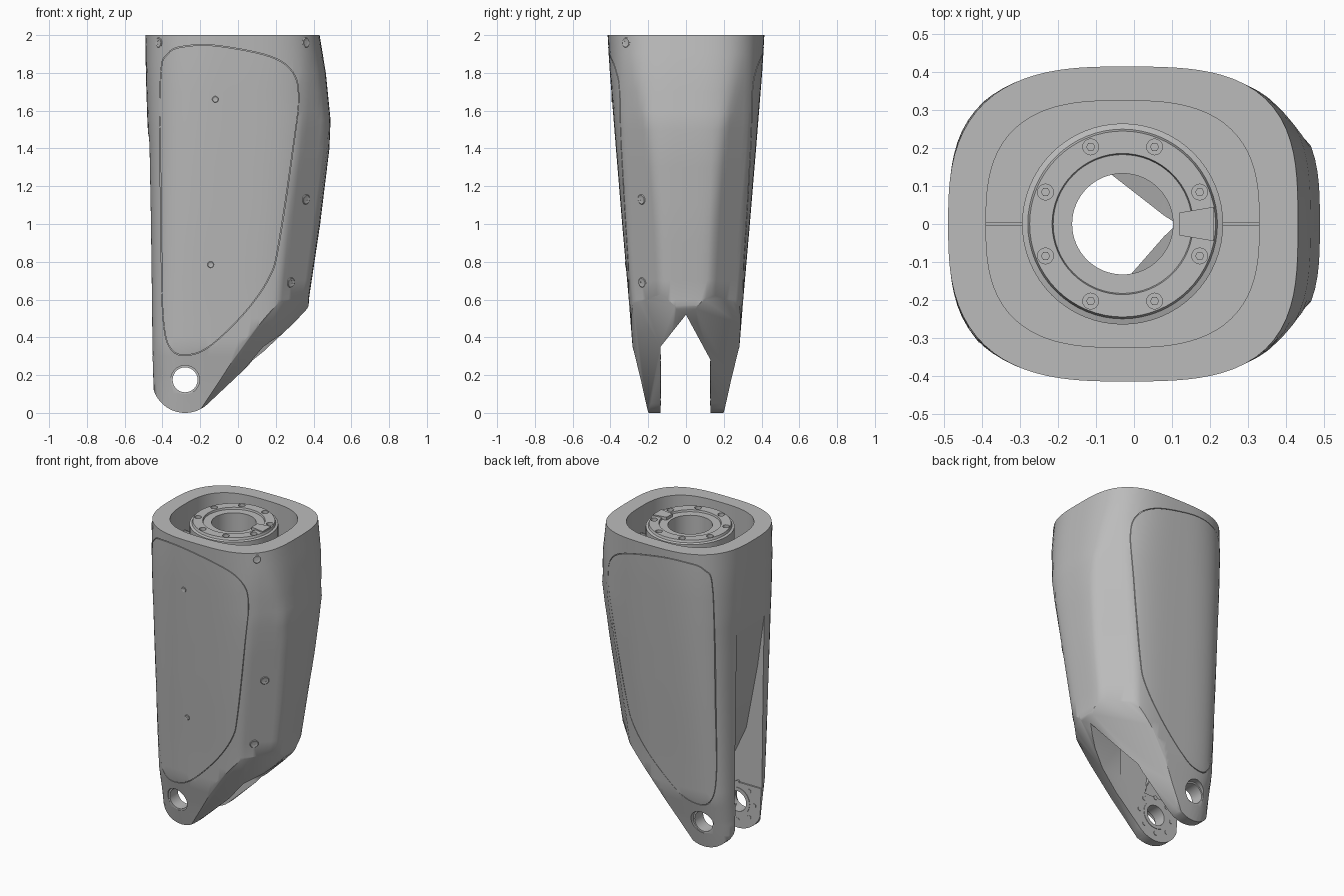
import bpy, bmesh, math
from mathutils import Vector, Matrix

if "Cube" in bpy.data.objects:
    bpy.data.objects.remove(bpy.data.objects["Cube"])

grey = bpy.data.materials.new("housing grey")
grey.use_nodes = True
grey.diffuse_color = (0.5, 0.5, 0.5, 1)
grey.node_tree.nodes["Principled BSDF"].inputs["Base Color"].default_value = (0.5, 0.5, 0.5, 1)
CX = -0.03
LUG = Vector((-0.28, 0, 0.175))


def make(name, bm):
    bmesh.ops.recalc_face_normals(bm, faces=bm.faces)
    me = bpy.data.meshes.new(name)
    bm.to_mesh(me)
    bm.free()
    me.materials.append(grey)
    ob = bpy.data.objects.new(name, me)
    bpy.context.collection.objects.link(ob)
    return ob


def select(ob):
    bpy.ops.object.select_all(action='DESELECT')
    ob.select_set(True)
    bpy.context.view_layer.objects.active = ob


def boolean(ob, cutter, op='DIFFERENCE'):
    select(ob)
    mod = ob.modifiers.new("cut", 'BOOLEAN')
    mod.operation, mod.solver, mod.object = op, 'EXACT', cutter
    bpy.ops.object.modifier_apply(modifier=mod.name)
    bpy.data.objects.remove(cutter)


def smooth(ob, angle=28):
    select(ob)
    bpy.ops.object.shade_smooth_by_angle(angle=math.radians(angle))


def skin(name, rings, caps=True, wrap=False):
    bm = bmesh.new()
    vs = [[bm.verts.new(p) for p in r] for r in rings]
    n = len(vs[0])
    for k in range(len(vs) if wrap else len(vs) - 1):
        a, b = vs[k], vs[(k + 1) % len(vs)]
        for i in range(n):
            j = (i + 1) % n
            bm.faces.new((a[i], a[j], b[j], b[i]))
    if caps:
        bm.faces.new(vs[0])
        bm.faces.new(vs[-1])
    return make(name, bm)


def prism(name, pts, t0, t1, axis):
    place = {'x': lambda a, b, t: (t, a, b), 'y': lambda a, b, t: (a, t, b),
             'z': lambda a, b, t: (a, b, t)}[axis]
    return skin(name, [[place(a, b, t) for a, b in pts] for t in (t0, t1)])


def circle(cx, cy, r, n=40):
    return [(cx + r * math.cos(i * math.tau / n), cy + r * math.sin(i * math.tau / n)) for i in range(n)]


def lathe(name, profile, n=48, matrix=Matrix()):
    rings = []
    for i in range(n):
        c, s = math.cos(i * math.tau / n), math.sin(i * math.tau / n)
        rings.append([matrix @ Vector((r * c, r * s, z)) for r, z in profile])
    return skin(name, rings, caps=False, wrap=True)


def spline(ctrl, steps=6):
    out, n = [], len(ctrl)
    for i in range(n):
        p = [Vector(ctrl[(i + k) % n]) for k in (-1, 0, 1, 2)]
        for s in range(steps):
            t = s / steps
            out.append(0.5 * (2 * p[1] + (p[2] - p[0]) * t + (2 * p[0] - 5 * p[1] + 4 * p[2] - p[3]) * t * t
                              + (3 * p[1] - p[0] - 3 * p[2] + p[3]) * t ** 3))
    return out


def superellipse(left, right, hy, nl, nr, n=96):
    pts = []
    for i in range(n):
        c, s = math.cos(i * math.tau / n), math.sin(i * math.tau / n)
        a, e = (right, nr) if c >= 0 else (left, nl)
        r = (abs(c / a) ** e + abs(s / hy) ** e) ** (-1 / e)
        pts.append((r * c, r * s))
    return pts


# Housing sections: z, left x, right x, half depth, left squareness, flat band half width, chamfer
SECTIONS = [(-0.05, -0.455, 0.37, 0.19, 4.5, 0.12, 1), (0.17, -0.455, 0.37, 0.238, 4.5, 0.12, 1),
            (0.35, -0.457, 0.37, 0.282, 4.5, 0.12, 1), (0.6, -0.459, 0.375, 0.302, 4.4, 0.12, 1),
            (1.0, -0.464, 0.435, 0.337, 4.0, 0.135, 1), (1.4, -0.472, 0.484, 0.37, 3.6, 0.165, 1),
            (1.55, -0.48, 0.49, 0.382, 3.4, 0.182, 1), (1.8, -0.488, 0.465, 0.402, 3.1, 0.22, 0.6),
            (2.0, -0.49, 0.432, 0.415, 2.8, 0.25, 0)]


def section(z, off):
    for lo, hi in zip(SECTIONS, SECTIONS[1:]):
        if z <= hi[0] + 1e-6:
            break
    t = (z - lo[0]) / (hi[0] - lo[0])
    _, xl, xr, hy, nl, band, w = [a + (b - a) * t for a, b in zip(lo, hi)]
    a = xr - CX
    ring = []
    for x, y in superellipse(CX - xl + off, a + off, hy + off, nl, 3.2):
        # 45 degree chamfer beside the flat band
        f = (x + abs(y)) / (a + band + off * 1.414)
        k = 1 + w * (1 / f - 1) if f > 1 and x > 0 else 1
        ring.append((CX + x * k, y * k, z))
    return ring


def housing(name, off=0.0):
    zs = sorted({s[0] for s in SECTIONS} | {i / 10 for i in range(1, 20)})
    return skin(name, [section(z, off) for z in zs])


body = housing("housing")

# Prow-shaped, softened edges along the sloping underside
bm = bmesh.new()
bm.from_mesh(body.data)
for side in (-1, 1):
    for y, normal in ((0.03, (0.67, 0.52, -0.56)), (0.21, (0.36, 0.85, -0.38))):
        bmesh.ops.bisect_plane(bm, geom=bm.verts[:] + bm.edges[:] + bm.faces[:], clear_outer=True,
                               plane_co=(0.365, side * y, 0.53),
                               plane_no=(normal[0], side * normal[1], normal[2]))
        bmesh.ops.holes_fill(bm, edges=[e for e in bm.edges if e.is_boundary], sides=0)
bmesh.ops.recalc_face_normals(bm, faces=bm.faces)
bm.to_mesh(body.data)
bm.free()

# Side silhouette with round lug end and sloping underside
arc = [(LUG.x + 0.175 * math.cos(math.radians(d)), LUG.z + 0.175 * math.sin(math.radians(d)))
       for d in range(180, 316, 5)]
outline = arc + [(0.3, 0.48), (0.365, 0.55), (0.7, 1.2), (0.7, 2.1), (-0.7, 2.1), (-0.7, 1.5), (-0.48, 0.6)]
boolean(body, prism("outline", outline, -0.7, 0.7, 'y'), 'INTERSECT')

# Inset side panels with a narrow seam
PANEL = spline([(-0.41, 1.75), (-0.37, 1.9), (-0.27, 1.94), (-0.1, 1.94), (0.17, 1.885), (0.29, 1.8),
                (0.32, 1.66), (0.29, 1.4), (0.215, 0.9), (0.17, 0.73), (0.05, 0.55), (-0.13, 0.37),
                (-0.25, 0.31), (-0.35, 0.335), (-0.395, 0.5), (-0.405, 1.0)])
mid = Vector((-0.06, 1.1))
WIDER = [p + (p - mid).normalized() * 0.004 for p in PANEL]
panels = []
for side, label in ((-1, "front"), (1, "back")):
    pocket = housing("pocket", 0.02)
    boolean(pocket, prism("trim", WIDER, side * 0.12, side * 0.7, 'y'), 'INTERSECT')
    boolean(pocket, housing("core", -0.01))
    boolean(body, pocket)
    panel = housing(label + "_panel", 0.001)
    boolean(panel, prism("trim", PANEL, side * 0.12, side * 0.7, 'y'), 'INTERSECT')
    boolean(panel, housing("core", -0.011))
    panels.append(panel)

# Fork slot, rear recess, hollow between the lugs, top cavity and bore
slot = [(-0.135, -0.1), (-0.135, 0.35), (0, 0.52), (0.13, 0.28), (0.13, -0.1)]
boolean(body, prism("slot", slot, -0.8, 0.8, 'x'))
recess = [(-0.8, 1.56), (-0.49, 1.56), (-0.465, 1.42), (-0.42, 1.1), (-0.338, 0.67), (-0.25, 0.48), (-0.2, 0.3), (-0.8, 0.3)]
boolean(body, prism("recess", recess, -0.145, 0.14, 'y'))
hollow = [(-0.2, 0.25), (-0.22, 0.5), (-0.29, 0.7), (-0.34, 1.2), (0.3, 1.2), (0.29, 0.8), (0.2, 0.62), (0.08, 0.48), (-0.08, 0.25)]
boolean(body, prism("hollow", hollow, -0.137, 0.136, 'y'))
opening = [(CX + x, y) for x, y in superellipse(0.36, 0.36, 0.325, 2.8, 2.8)]
boolean(body, prism("cavity", opening, 1.78, 2.1, 'z'))
boolean(body, prism("bore", circle(CX, 0, 0.134), 0.9, 1.9, 'z'))

# Lug holes with a wider outer lip
boolean(body, prism("lug_hole", circle(LUG.x, LUG.z, 0.066), -0.6, 0.6, 'y'))
for side in (-1, 1):
    boolean(body, prism("lip", circle(LUG.x, LUG.z, 0.076), side * 0.215, side * 0.5, 'y'))
smooth(body, 40)
for panel in panels:
    smooth(panel)

# Mounting flange inside the top opening
flange = lathe("mounting_flange", [(0.133, 1.77), (0.133, 1.978), (0.183, 1.978), (0.186, 1.99),
                                   (0.245, 1.99), (0.25, 1.975), (0.265, 1.97), (0.265, 1.77)],
               64, Matrix.Translation((CX, 0, 0)))
for i in range(8):
    a = math.radians(22.5 + 45 * i)
    x, y = CX + 0.22 * math.cos(a), 0.22 * math.sin(a)
    boolean(flange, prism("bolt_hole", circle(x, y, 0.021, 16), 1.95, 2.05, 'z'))
    prism("flange_bolt", circle(x, y, 0.012, 6), 1.94, 1.965, 'z')
smooth(flange)
prism("flange_key", [(0.12, -0.03), (0.21, -0.045), (0.21, 0.045), (0.12, 0.03)], 1.95, 1.998, 'z')
for x0, x1 in ((-0.39, -0.28), (0.22, 0.33)):
    prism("cavity_rib", [(x0, -0.004), (x1, -0.004), (x1, 0.004), (x0, 0.004)], 1.77, 1.83, 'z')

# Bearing rings and studs on the inner lug faces
for side, y in ((-1, -0.135), (1, 0.13)):
    turn = Matrix.Translation((LUG.x, y, LUG.z)) @ Matrix.Rotation(math.radians(90 * side), 4, 'X')
    smooth(lathe("bearing_ring", [(0.066, -0.01), (0.066, 0.003), (0.09, 0.003), (0.09, -0.01)], 40, turn))
    for x, z in circle(LUG.x, LUG.z, 0.122, 8):
        prism("bearing_stud", circle(x, z, 0.014, 10), y + side * 0.01, y - side * 0.003, 'y')


# Screws seated on the front surface
def screw(target, x, z, r):
    bpy.context.view_layer.update()
    hit, co, normal, _ = target.ray_cast((x, -1, z), (0, 1, 0))
    if hit:
        m = Matrix.Translation(co) @ normal.to_track_quat('Z', 'Y').to_matrix().to_4x4()
        smooth(lathe("screw", [(r * 0.4, -0.01), (r * 0.4, 0.001), (r * 0.85, 0.003), (r, 0), (r, -0.01)], 24, m))


for x, z in ((-0.42, 1.96), (0.36, 1.96), (0.36, 1.13), (0.28, 0.69)):
    screw(body, x, z, 0.027)
for x, z in ((-0.12, 1.66), (-0.145, 0.785)):
    screw(panels[0], x, z, 0.017)
